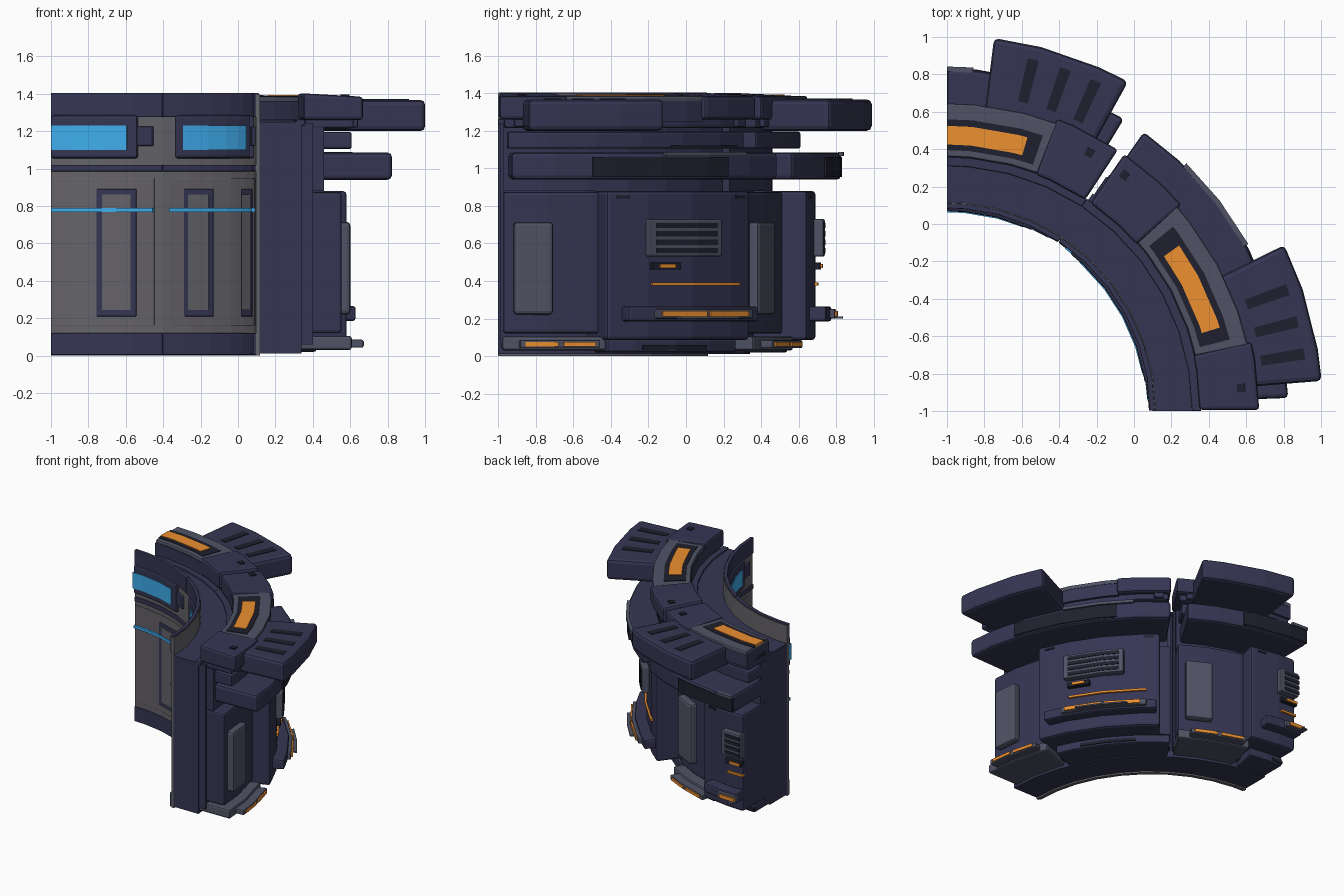
import bpy, bmesh, math

CX, CY = -1.0, -1.0          # centre of the curved wall
PERIOD = 56.6                # degrees covered by one wall module
STEP = PERIOD / 6            # facet size

COLORS = {
    "navy": (0.036, 0.036, 0.088), "slate": (0.080, 0.086, 0.130),
    "dark": (0.013, 0.014, 0.026), "orange": (0.84, 0.28, 0.03),
    "blue": (0.05, 0.42, 0.85), "wall": (0.130, 0.125, 0.140),
}
MATS = {}
for key, c in COLORS.items():
    MATS[key] = bpy.data.materials.new(key)
    MATS[key].diffuse_color = (*c, 1)


def sweep(name, a0, a1, profile, mat, bevel=0.0):
    """Sweep an (r, z) profile around the centre, clipped to the quarter turn."""
    a0, a1 = max(a0, 0.0), min(a1, 90.0)
    if a1 - a0 < 0.2:
        return
    k0, k1 = math.floor(a0 / STEP) + 1, math.ceil(a1 / STEP)
    mids = [k * STEP for k in range(k0, k1) if a0 + 0.6 < k * STEP < a1 - 0.6]
    bm = bmesh.new()
    rings = []
    for a in [a0] + mids + [a1]:
        c, s = math.cos(math.radians(a)), math.sin(math.radians(a))
        rings.append([bm.verts.new((CX + r * c, CY + r * s, z)) for r, z in profile])
    n = len(profile)
    for p, q in zip(rings, rings[1:]):
        for i in range(n):
            j = (i + 1) % n
            bm.faces.new((p[i], p[j], q[j], q[i]))
    bm.faces.new(rings[0])
    bm.faces.new(rings[-1][::-1])
    bmesh.ops.recalc_face_normals(bm, faces=bm.faces)
    me = bpy.data.meshes.new(name)
    bm.to_mesh(me)
    bm.free()
    me.materials.append(MATS[mat])
    ob = bpy.data.objects.new(name, me)
    bpy.context.collection.objects.link(ob)
    if bevel:
        m = ob.modifiers.new("bevel", "BEVEL")
        m.width, m.segments = bevel, 2
        m.limit_method, m.angle_limit = "ANGLE", math.radians(40)


def block(name, a0, a1, r0, r1, z0, z1, mat, bevel=0.0, drop=0.0):
    """Curved box; drop lowers the outer top edge."""
    sweep(name, a0, a1, [(r0, z0), (r1, z0), (r1, z1 - drop), (r0, z1)], mat, bevel)


for i in range(2):
    o = i * PERIOD

    def B(name, a0, a1, *args, **kw):
        block(f"{name}_{i + 1}", o + a0, o + a1, *args, **kw)

    # core, deck and thin inner wall
    B("core", 0, PERIOD, 1.116, 1.34, 0.012, 1.25, "navy")
    B("inner_core", 0.4, PERIOD - 0.4, 1.33, 1.40, 0.06, 1.24, "navy")
    B("inner_wall", 0, PERIOD, 1.096, 1.118, 0.0, 1.395, "wall")
    B("deck_lip", 0, PERIOD, 1.31, 1.36, 1.23, 1.262, "navy", 0.006)

    # inner face: rim, belt, skirting, raised panel
    B("top_rim", 0.1, PERIOD - 0.1, 1.084, 1.112, 1.275, 1.405, "navy", 0.005)
    B("belt", 0.1, PERIOD - 0.1, 1.084, 1.10, 0.985, 1.02, "navy", 0.005)
    B("skirting", 0.1, PERIOD - 0.1, 1.080, 1.10, 0.003, 0.12, "navy", 0.006)
    B("raised_panel", 3, 53.5, 1.090, 1.10, 0.16, 0.95, "wall", 0.004)
    for k, a in enumerate((8.5, 37)):
        B(f"panel_frame_{k}", a, a + 12, 1.083, 1.098, 0.21, 0.89, "navy", 0.004)
        B(f"panel_infill_{k}", a + 1.7, a + 10.3, 1.080, 1.098, 0.245, 0.86, "wall")
    B("blue_line", 3, 54, 1.073, 1.095, 0.768, 0.79, "blue")

    # windows
    B("window_frame", 8, 52, 1.068, 1.10, 1.055, 1.285, "navy", 0.014)
    B("window_glass", 11, 48.3, 1.063, 1.09, 1.10, 1.23, "blue")
    B("window_latch", 3.2, 8.2, 1.075, 1.10, 1.12, 1.225, "navy", 0.008)

    # top caps with small dark studs
    for k, (a0, a1, s) in enumerate(((0.2, 12.8, 4.5), (41.3, 55.4, 53.0))):
        B(f"top_cap_{k}", a0, a1, 1.35, 1.67, 1.26, 1.402, "navy", 0.018, drop=0.018)
        B(f"cap_stud_{k}", s - 0.8, s + 0.8, 1.555, 1.60, 1.37, 1.396, "dark")

    # orange light panel
    B("light_base", 12.4, 41.6, 1.355, 1.64, 1.25, 1.36, "navy")
    B("light_panel", 12.4, 41.6, 1.36, 1.645, 1.35, 1.385, "slate", 0.01)
    B("light_surround", 14.2, 39.2, 1.395, 1.56, 1.37, 1.389, "dark")
    B("light", 17, 35.5, 1.425, 1.525, 1.375, 1.394, "orange")

    # stacked upper rings
    B("upper_ring", 1.2, 54.8, 1.36, 1.62, 1.215, 1.36, "navy", 0.012)
    B("upper_groove", 1.6, 54.4, 1.4, 1.626, 1.262, 1.30, "dark")
    B("middle_ring", 1.8, 54.6, 1.36, 1.61, 1.105, 1.195, "navy", 0.012)
    B("middle_groove", 35, 52, 1.5, 1.615, 1.105, 1.125, "dark")
    B("shelf_core", 1, 55, 1.36, 1.46, 0.88, 1.22, "navy")
    B("shelf_ring", 2.2, 54.8, 1.40, 1.826, 0.94, 1.085, "navy", 0.022)
    B("shelf_inset", 16, 42, 1.7, 1.832, 0.955, 1.06, "dark")
    B("shelf_edge_strip", 29, 46, 1.815, 1.842, 1.065, 1.088, "slate")
    for a in (3, 51):
        B(f"ring_clip_{a}", a, a + 2.5, 1.58, 1.645, 1.22, 1.35, "navy", 0.008)

    # outer vent box with three slots
    B("vent_box", 4.6, 26.2, 1.58, 2.01, 1.20, 1.367, "navy", 0.026)
    for k, a in enumerate((9.1, 14.3, 19.6)):
        B(f"vent_slot_{k}", a - 0.9, a + 0.9, 1.70, 1.935, 1.34, 1.371, "dark")

    # outer lower body: side bay and main bay
    B("side_bay", 1, 20.5, 1.32, 1.555, 0.12, 0.875, "navy", 0.016)
    B("side_bay_panel", 3.0, 10.6, 1.53, 1.605, 0.22, 0.715, "slate", 0.02)
    B("main_bay", 20, 52.5, 1.32, 1.69, 0.085, 0.88, "navy", 0.02)
    B("main_bay_edge", 52, 55.8, 1.32, 1.52, 0.10, 0.87, "navy", 0.012)
    for a in (22, 48.5):
        B(f"bay_slot_{a}", a, a + 2.5, 1.6, 1.693, 0.84, 0.855, "dark")

    # louvre on the main bay
    B("louvre", 27.8, 43.3, 1.66, 1.74, 0.53, 0.73, "slate", 0.01)
    for k in range(4):
        B(f"louvre_slot_{k}", 29, 42.2, 1.7, 1.744, 0.548 + k * 0.045, 0.575 + k * 0.045, "dark")

    # signal lights and bumper
    B("signal_block", 28.6, 34.5, 1.66, 1.72, 0.46, 0.498, "dark", 0.004)
    B("signal_light", 30, 33.2, 1.69, 1.73, 0.468, 0.49, "orange")
    B("light_strip", 28.8, 49, 1.67, 1.705, 0.376, 0.393, "orange")
    B("bumper", 23, 51.5, 1.66, 1.775, 0.185, 0.265, "navy", 0.014)
    B("bumper_rail", 28, 49, 1.74, 1.80, 0.20, 0.25, "slate", 0.008)
    B("bumper_light_a", 29, 38, 1.77, 1.81, 0.21, 0.24, "orange")
    B("bumper_light_b", 38.8, 47.5, 1.77, 1.81, 0.21, 0.24, "orange")
    B("bumper_tip", 32, 44.5, 1.78, 1.835, 0.20, 0.212, "slate")

    # foot plate and lower ring
    B("foot_plate", 0.8, 21, 1.32, 1.61, 0.03, 0.105, "slate", 0.014)
    B("foot_lip", 4, 19, 1.58, 1.675, 0.042, 0.085, "slate", 0.008)
    B("foot_light_a", 5, 11, 1.64, 1.681, 0.052, 0.075, "orange")
    B("foot_light_b", 12, 18, 1.64, 1.681, 0.052, 0.075, "orange")
    B("lower_ring", 22.5, 55.5, 1.32, 1.54, 0.02, 0.09, "navy", 0.012)
    B("lower_ring_slot", 30, 46, 1.5, 1.546, 0.035, 0.06, "dark")
